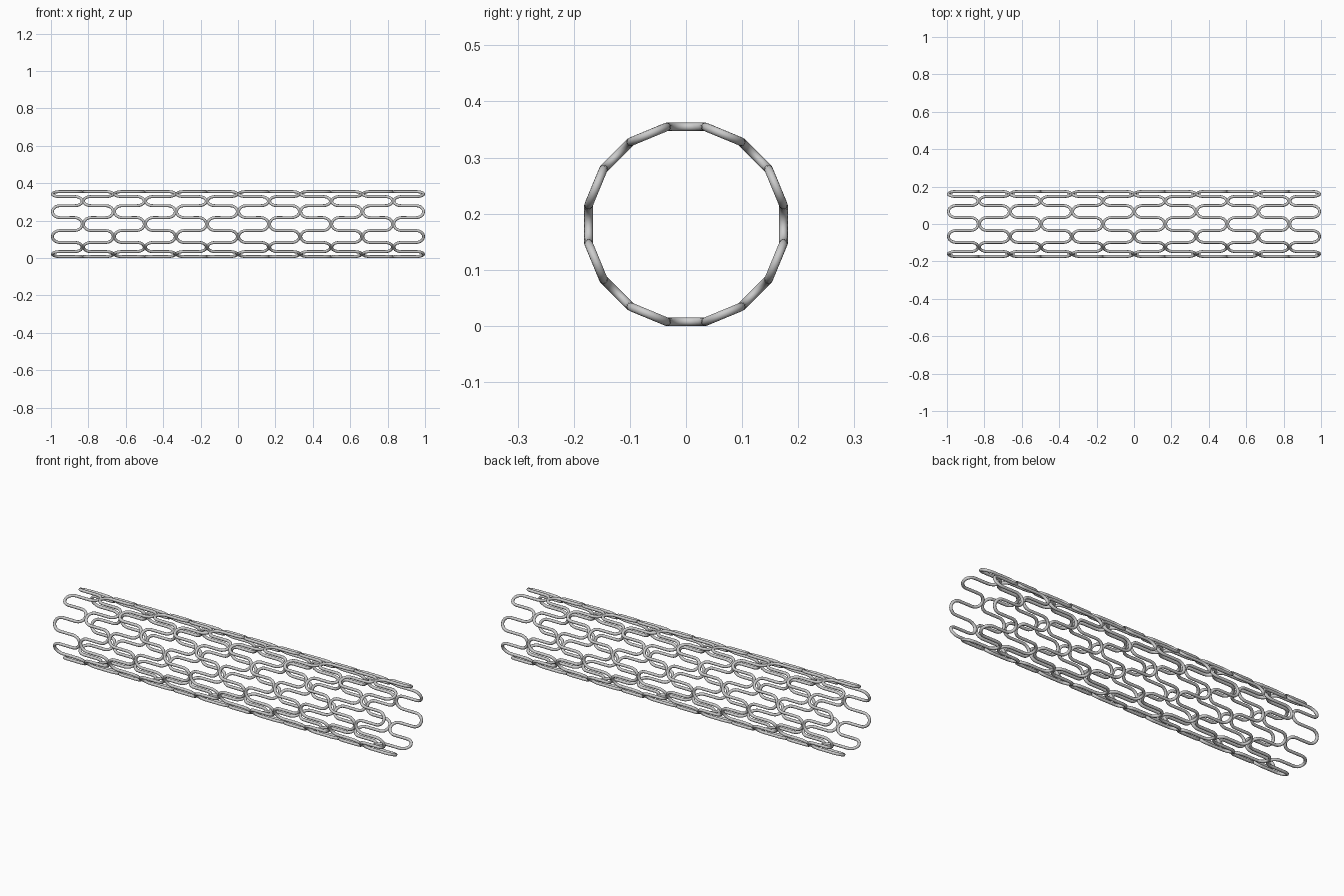
import bpy
import math

if "Cube" in bpy.data.objects:
    bpy.data.objects.remove(bpy.data.objects["Cube"])

RINGS = 12            # serpentine rings, mirrored in pairs
CROWNS = 16           # bends per ring
WIRE = 0.0078         # wire radius
R = 0.177             # radius to the straight struts
ZC = 0.181            # height of the tube axis
PITCH = (2 - 2 * WIRE) / RINGS
AMP = PITCH - 0.006   # tip-to-tip width of a ring centreline
BEND = 0.040          # length of a rounded bend
STEPS = 10


def ring_points(xc, sign):
    """Closed wave around the tube; bends lie on the chords of a 16-gon."""
    pts = []
    half = math.pi / CROWNS
    for j in range(CROWNS):
        a = 2 * half * j
        side = sign if j % 2 == 0 else -sign
        for i in range(STEPS + 1):
            t = math.pi * i / STEPS
            x = xc + side * (AMP / 2 - BEND + BEND * math.sin(t))
            u = -math.cos(t) * R * math.sin(half)
            d = R * math.cos(half)
            y = -d * math.cos(a) + u * math.sin(a)
            z = d * math.sin(a) + u * math.cos(a)
            pts.append((x, y, ZC + z))
    return pts


def wire_ring(name, pts):
    """Round wire swept along a closed path, turned into a smooth mesh."""
    cu = bpy.data.curves.new(name, 'CURVE')
    cu.dimensions = '3D'
    cu.bevel_depth = WIRE
    cu.bevel_resolution = 3
    sp = cu.splines.new('POLY')
    sp.points.add(len(pts) - 1)
    for p, co in zip(sp.points, pts):
        p.co = (*co, 1)
    sp.use_cyclic_u = True
    sp.use_smooth = True
    ob = bpy.data.objects.new(name, cu)
    bpy.context.collection.objects.link(ob)
    bpy.ops.object.select_all(action='DESELECT')
    ob.select_set(True)
    bpy.context.view_layer.objects.active = ob
    bpy.ops.object.convert(target='MESH')
    bpy.ops.object.shade_smooth()


# Rings along x, each mirrored against its neighbour so the bends meet
for k in range(RINGS):
    xc = (k - (RINGS - 1) / 2) * (2 - 2 * WIRE - AMP) / (RINGS - 1)
    wire_ring(f"wire_ring_{k + 1}", ring_points(xc, 1 if k % 2 == 0 else -1))
